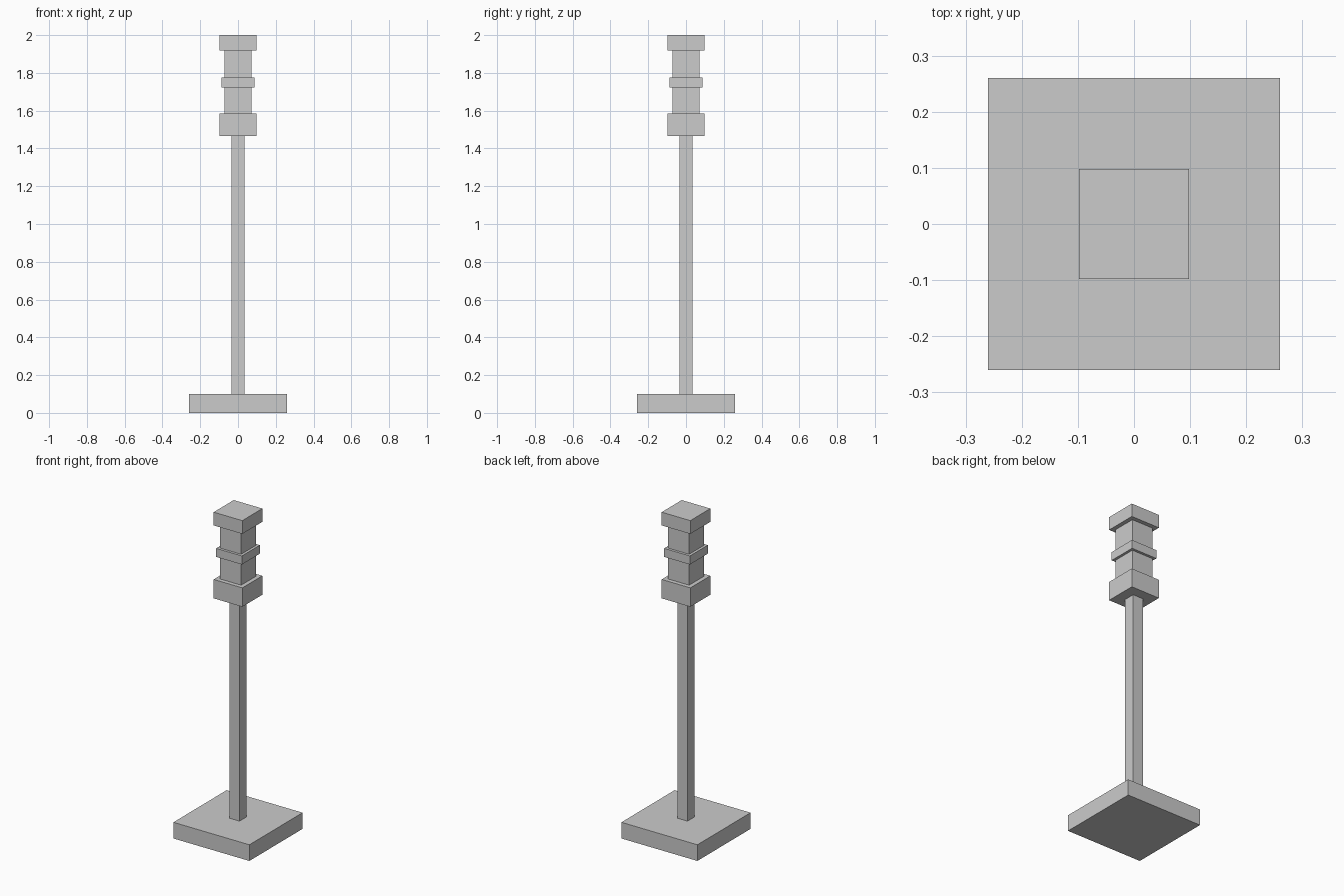
import bpy

if "Cube" in bpy.data.objects:
    bpy.data.objects.remove(bpy.data.objects["Cube"])


def block(name, half, z0, z1):
    """Square block centred on the z axis, between two heights."""
    bpy.ops.mesh.primitive_cube_add(size=1, location=(0, 0, (z0 + z1) / 2))
    ob = bpy.context.object
    ob.name = name
    ob.scale = (2 * half, 2 * half, z1 - z0)
    bpy.ops.object.transform_apply(location=False, rotation=False, scale=True)
    return ob


# Foot and post
block("base_plate", 0.26, 0.0, 0.10)
block("post", 0.035, 0.10, 1.467)

# Head: collar, body, middle band and cap
block("lower_collar", 0.098, 1.467, 1.584)
block("head_body", 0.072, 1.584, 1.918)
block("middle_band", 0.088, 1.722, 1.775)
block("top_cap", 0.098, 1.918, 2.0)
